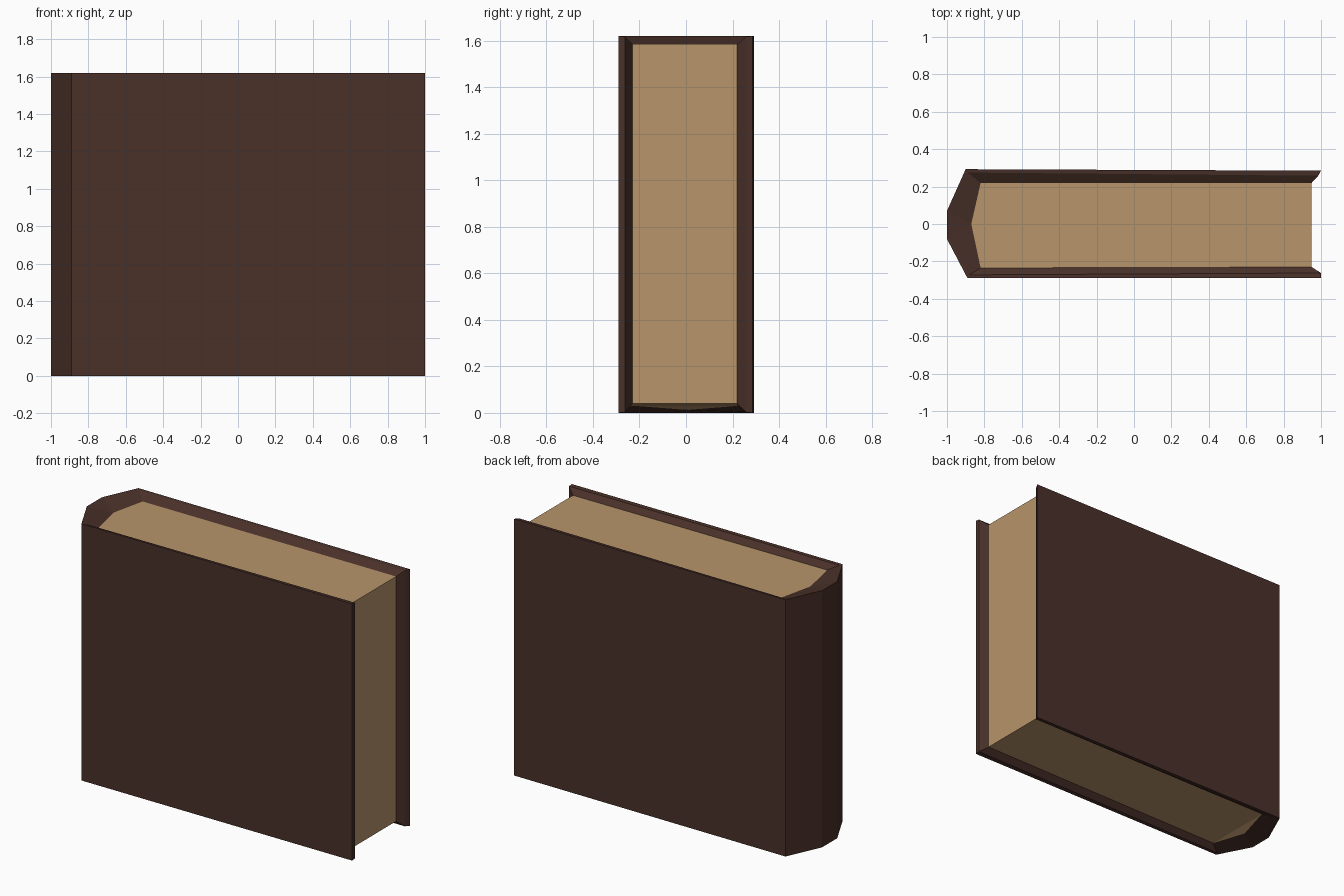
import bpy
import bmesh

if "Cube" in bpy.data.objects:
    bpy.data.objects.remove(bpy.data.objects["Cube"])

H = 1.62           # cover height
PAGE_TOP = 1.585   # top of the paper block


def material(name, color):
    m = bpy.data.materials.new(name)
    m.diffuse_color = (*color, 1)
    m.use_nodes = True
    m.node_tree.nodes["Principled BSDF"].inputs["Base Color"].default_value = m.diffuse_color
    return m


def finish(bm, name, mat):
    bmesh.ops.remove_doubles(bm, verts=bm.verts, dist=0.0005)
    bmesh.ops.recalc_face_normals(bm, faces=bm.faces)
    me = bpy.data.meshes.new(name)
    bm.to_mesh(me)
    bm.free()
    me.materials.append(mat)
    ob = bpy.data.objects.new(name, me)
    bpy.context.collection.objects.link(ob)
    return ob


# Plan profiles (x, y), running front fore edge -> spine -> back fore edge
outer = [(1, -.29), (-.89, -.29), (-1, -.08), (-1, .07), (-.9, .293), (1, .285)]
lip = [(1, -.262), (-.88, -.272), (-.99, -.075), (-.99, .065), (-.89, .275), (.985, .258)]
inner = [(.95, -.23), (-.82, -.235), (-.87, 0), (-.87, 0), (-.82, .22), (.95, .22)]
page_floor = [.04, .03, .012, .012, .03, .04]

# Cover: outer boards and spine, with a rim sloping in to the paper
bm = bmesh.new()
stations = []
for o, l, i, z in zip(outer, lip, inner, page_floor):
    points = [(*i, z), (*l, 0.003), (*o, 0), (*o, H), (*l, H - .003), (*i, PAGE_TOP)]
    stations.append([bm.verts.new(p) for p in points])
for a, b in zip(stations, stations[1:]):
    for k in range(5):
        bm.faces.new((a[k], b[k], b[k + 1], a[k + 1]))
# Fore edges of both boards
for s in (stations[0], stations[-1]):
    bm.faces.new((s[1], s[2], s[3], s[4]))
    bm.faces.new((s[0], s[1], s[4], s[5]))
finish(bm, "cover", material("brown_leather", (.068, .03, .022)))

# Pages: block with a pointed spine side and a slightly sagging underside
bm = bmesh.new()
plan = [p for n, p in enumerate(inner) if n != 3]
floor = [z for n, z in enumerate(page_floor) if n != 3]
low = [bm.verts.new((*p, z)) for p, z in zip(plan, floor)]
top = [bm.verts.new((*p, PAGE_TOP)) for p in plan]
bm.faces.new(top)
bm.faces.new((low[0], low[1], low[3], low[4]))
bm.faces.new((low[1], low[2], low[3]))
for n in range(5):
    m = (n + 1) % 5
    bm.faces.new((low[n], low[m], top[m], top[n]))
finish(bm, "pages", material("aged_paper", (.48, .30, .147)))
